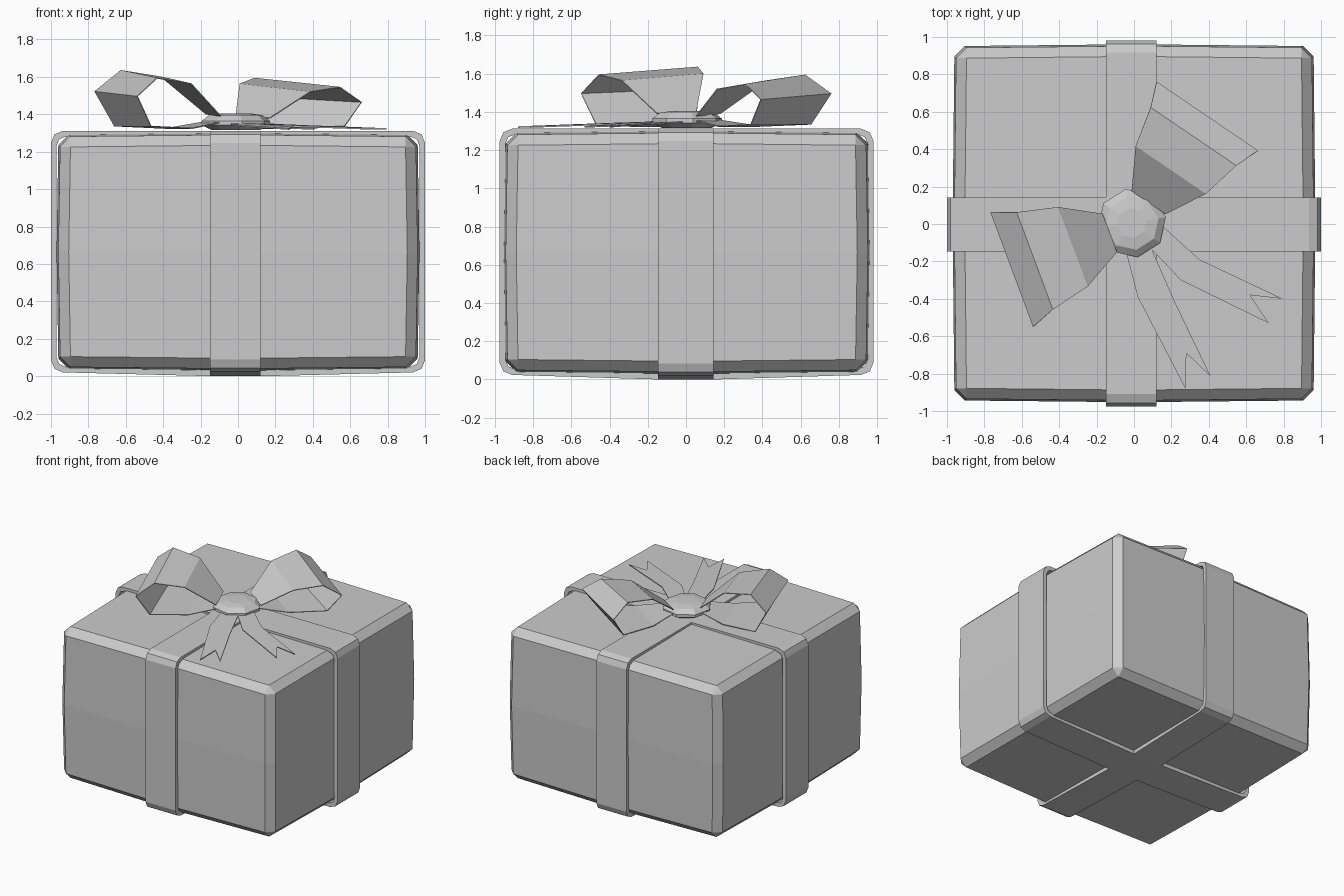
import bpy, bmesh, math
from mathutils import Vector

if "Cube" in bpy.data.objects:
    bpy.data.objects.remove(bpy.data.objects["Cube"], do_unlink=True)

grey = bpy.data.materials.new("plain_grey")
grey.use_nodes = True
COLOUR = (0.6, 0.6, 0.6, 1)
grey.diffuse_color = COLOUR
grey.node_tree.nodes["Principled BSDF"].inputs["Base Color"].default_value = COLOUR


def finish(name, bm, thickness=0):
    bmesh.ops.recalc_face_normals(bm, faces=bm.faces)
    mesh = bpy.data.meshes.new(name)
    bm.to_mesh(mesh)
    bm.free()
    mesh.materials.append(grey)
    obj = bpy.data.objects.new(name, mesh)
    bpy.context.scene.collection.objects.link(obj)
    if thickness:
        mod = obj.modifiers.new("ribbon_thickness", "SOLIDIFY")
        mod.thickness = thickness
        mod.offset = 0
    return obj


def skin(bm, rings, closed_ring=True, closed_path=False, caps=False):
    """Join successive rows of points with quads."""
    rows = [[bm.verts.new(p) for p in ring] for ring in rings]
    n = len(rows[0])
    for i in range(len(rows) if closed_path else len(rows) - 1):
        a, b = rows[i], rows[(i + 1) % len(rows)]
        for j in range(n if closed_ring else n - 1):
            k = (j + 1) % n
            bm.faces.new((a[j], a[k], b[k], b[j]))
    if caps:
        bm.faces.new(rows[0])
        bm.faces.new(rows[-1])


# Box: slightly swollen sides and chamfered edges
bm = bmesh.new()
bmesh.ops.create_cube(bm, size=2)
bmesh.ops.subdivide_edges(bm, edges=bm.edges[:], cuts=1, use_grid_fill=True)
for v in bm.verts:
    swell = 0.01 * sum(abs(c) < 0.5 for c in v.co)
    half = (0.95 + swell, 0.937 + swell, 0.615 + swell)
    v.co = Vector([c * h for c, h in zip(v.co, half)]) + Vector((0, 0.004, 0.665))
bm.normal_update()
sharp = [e for e in bm.edges if e.calc_face_angle(0) > 0.8]
bmesh.ops.bevel(bm, geom=sharp, offset=0.055, segments=1, profile=0.5, affect="EDGES")
finish("gift_box", bm)


# Straps: rounded bands that wrap all the way round the box
def band(half, low, high, inset, dip):
    h, lo, hi, r = half - inset, low + inset, high - inset, 0.065 - inset / 2
    pts = []
    corners = ((h - r, hi - r), (-h + r, hi - r), (-h + r, lo + r), (h - r, lo + r))
    for q, (cx, cz) in enumerate(corners):
        for step in range(3):
            a = math.radians(90 * q + 45 * step)
            pts.append((cx + r * math.cos(a), cz + r * math.sin(a)))
        if q == 2:
            pts += [(-0.14, lo - dip), (0.14, lo - dip)]
    return pts


def strap(name, half, side_a, side_b, place, low):
    outer = band(half, low, 1.312, 0, low)
    inner = band(half, low, 1.312, 0.03, low)
    rings = [[place(u, w, z) for u, z in loop]
             for loop, w in ((outer, side_a), (outer, side_b), (inner, side_b), (inner, side_a))]
    bm = bmesh.new()
    skin(bm, rings, closed_path=True)
    finish(name, bm)


strap("strap_side_to_side", 1.0, -0.147, 0.143, lambda u, w, z: (u, w, z), 0.02)
strap("strap_front_to_back", 0.978, -0.15, 0.12, lambda u, w, z: (w, u + 0.003, z), 0.024)

# Knot: low eight-sided button
bm = bmesh.new()
profile = ((0.13, 1.315), (0.185, 1.342), (0.185, 1.365), (0.145, 1.395), (0.08, 1.405))
skin(bm, [[(-0.012 + r * math.cos(a), 0.005 + r * math.sin(a), z)
           for a in [math.radians(45 * i + 10) for i in range(8)]]
          for r, z in profile], caps=True)
finish("bow_knot", bm)


# Bow loops: (distance from knot, height, half width) along the ribbon
LOOP = ((0.13, 1.355, 0.10), (0.33, 1.325, 0.19), (0.60, 1.335, 0.28), (0.695, 1.48, 0.327),
        (0.565, 1.568, 0.277), (0.35, 1.54, 0.227), (0.14, 1.385, 0.11))


def bow_loop(name, degrees, lift, roll):
    a = math.radians(degrees)
    along = Vector((math.cos(a), math.sin(a), 0))
    across = Vector((math.sin(a), -math.cos(a), 0))
    rows = []
    for r, z, w in LOOP:
        rise = (z - 1.325) / 0.24
        rows.append([along * r + across * s * w + Vector((0, 0, z + lift * rise + s * roll * rise))
                     for s in (-1, 1)])
    bm = bmesh.new()
    skin(bm, rows, closed_ring=False)
    finish(name, bm, 0.006)


bow_loop("bow_loop_left", 55.8, 0, -0.024)
bow_loop("bow_loop_right", 200.4, 0.045, 0.02)


# Ribbon tails: two edges and a notch between the tips
def tail(name, edge_a, edge_b, notch):
    def at(p):
        d = math.hypot(*p)
        return Vector((p[0], p[1], 1.352 - 0.034 * d))
    bm = bmesh.new()
    a = [bm.verts.new(at(p)) for p in edge_a]
    b = [bm.verts.new(at(p)) for p in edge_b]
    n = bm.verts.new(at(notch))
    bm.faces.new((a[0], a[1], b[1], b[0]))
    bm.faces.new((a[1], n, b[1]))
    bm.faces.new((a[1], a[2], n))
    bm.faces.new((b[1], n, b[2]))
    finish(name, bm, 0.008)


tail("ribbon_tail_front", ((-0.05, -0.12), (0.02, -0.39), (0.275, -0.88)),
     ((0.08, -0.1), (0.22, -0.42), (0.41, -0.815)), (0.28, -0.69))
tail("ribbon_tail_side", ((0.08, -0.12), (0.25, -0.30), (0.72, -0.53)),
     ((0.14, 0.0), (0.35, -0.19), (0.795, -0.40)), (0.62, -0.38))
